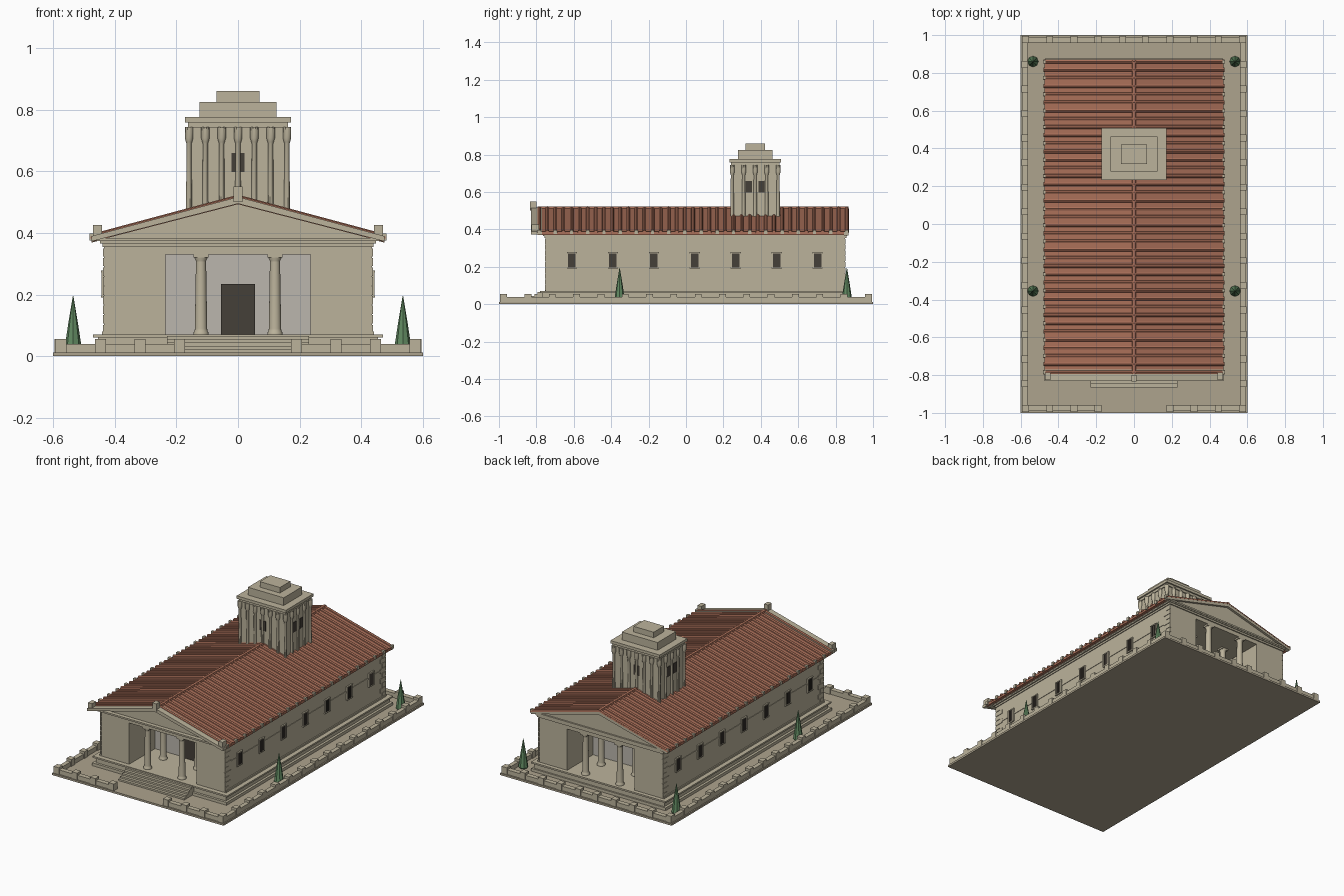
import bpy, bmesh, math
from mathutils import Matrix, Vector

if "Cube" in bpy.data.objects:
    bpy.data.objects.remove(bpy.data.objects["Cube"])


def mat(name, r, g, b):
    m = bpy.data.materials.new(name)
    m.diffuse_color = (r, g, b, 1)
    m.use_nodes = True
    m.node_tree.nodes["Principled BSDF"].inputs["Base Color"].default_value = m.diffuse_color
    return m


STONE = mat("stone", 0.50, 0.45, 0.33)
PAVING = mat("paving", 0.42, 0.37, 0.27)
PLASTER = mat("plaster", 0.50, 0.47, 0.42)
TILE = mat("tile", 0.40, 0.16, 0.10)
DARK = mat("dark", 0.06, 0.05, 0.04)
GREEN = mat("green", 0.12, 0.25, 0.12)


def finish(name, bm, m, smooth=False):
    bmesh.ops.recalc_face_normals(bm, faces=bm.faces)
    me = bpy.data.meshes.new(name)
    bm.to_mesh(me)
    bm.free()
    me.materials.append(m)
    ob = bpy.data.objects.new(name, me)
    bpy.context.collection.objects.link(ob)
    if smooth:
        bpy.ops.object.select_all(action='DESELECT')
        ob.select_set(True)
        bpy.context.view_layer.objects.active = ob
        bpy.ops.object.shade_smooth_by_angle(angle=math.radians(35))
    return ob


def boxes(name, items, m):
    """items: (x0, x1, y0, y1, z0, z1)"""
    bm = bmesh.new()
    for x0, x1, y0, y1, z0, z1 in items:
        c = Vector((x0 + x1, y0 + y1, z0 + z1)) / 2
        bmesh.ops.create_cube(bm, size=1, matrix=Matrix.Translation(c)
                              @ Matrix.Diagonal((x1 - x0, y1 - y0, z1 - z0, 1)))
    return finish(name, bm, m)


def prism(name, pts, vec, m):
    bm = bmesh.new()
    f = bm.faces.new([bm.verts.new(p) for p in pts])
    r = bmesh.ops.extrude_face_region(bm, geom=[f])
    bmesh.ops.translate(bm, vec=vec, verts=[v for v in r["geom"] if isinstance(v, bmesh.types.BMVert)])
    return finish(name, bm, m)


def lathes(name, profile, spots, n, m, smooth=False):
    """Turn a (radius, z) profile around each (x, y) spot."""
    bm = bmesh.new()
    for x, y in spots:
        rings = [[bm.verts.new((x + r * math.cos(math.tau * i / n), y + r * math.sin(math.tau * i / n), z))
                  for i in range(n)] for r, z in profile]
        for a, b in zip(rings, rings[1:]):
            for i in range(n):
                bm.faces.new((a[i], a[(i + 1) % n], b[(i + 1) % n], b[i]))
        bm.faces.new(rings[0])
        bm.faces.new(rings[-1])
    return finish(name, bm, m, smooth)


def sym(items):
    """Mirror box items across x = 0."""
    return items + [(-b, -a, c, d, e, f) for a, b, c, d, e, f in items]


def around(y, off, half):
    return (y + off - half, y + off + half)


# Ground plate and low enclosure wall with posts
boxes("ground_plate", [(-0.6, 0.6, -1, 1, 0, 0.012)], PAVING)
boxes("enclosure_wall", sym([(0.565, 0.592, -0.99, 0.99, 0.01, 0.04),
                             (0.175, 0.59, -0.99, -0.96, 0.01, 0.04),
                             (0, 0.59, 0.96, 0.99, 0.01, 0.04)]), STONE)
posts = []
for i in range(4):
    x = 0.19 + 0.128 * i
    posts.append((x - 0.018, x + 0.018, -0.995, -0.957, 0.01, 0.055))
    posts.append((x - 0.018, x + 0.018, 0.957, 0.995, 0.01, 0.055))
posts.append((0.042, 0.078, 0.957, 0.995, 0.01, 0.055))
for i in range(1, 15):
    y = -0.975 + 1.95 * i / 15
    posts.append((0.56, 0.595, y - 0.018, y + 0.018, 0.01, 0.055))
boxes("wall_posts", sym(posts), STONE)

# Podium and front steps
boxes("podium", [(-0.47, 0.47, -0.785, 0.875, 0.01, 0.03), (-0.455, 0.455, -0.77, 0.865, 0.03, 0.06),
                 (-0.47, 0.47, -0.78, 0.875, 0.06, 0.07)], STONE)
boxes("front_steps", [(-0.23, 0.23, -0.865 + 0.018 * i, -0.77, 0.01, 0.022 + 0.011 * i)
                      for i in range(5)], STONE)

# Temple body: H-shaped plan gives a recessed porch at both ends
q = [(0.435, -0.75), (0.435, 0.85), (0.235, 0.85), (0.235, 0.59), (-0.235, 0.59), (-0.235, 0.85)]
q += [(-x, 0.1 - y) for x, y in q]
prism("temple_walls", [(x, y, 0.07) for x, y in q], (0, 0, 0.30), STONE)
boxes("porch_lintels", [(-0.235, 0.235, -0.75, -0.49, 0.33, 0.37),
                        (-0.235, 0.235, 0.59, 0.85, 0.33, 0.37)], STONE)
boxes("porch_lining", [(-0.235, 0.235, -0.492, -0.485, 0.07, 0.33),
                       (-0.235, 0.235, 0.585, 0.592, 0.07, 0.33)], PLASTER)
boxes("door", [(-0.055, 0.055, -0.50, -0.485, 0.07, 0.235)], DARK)
boxes("entablature", [(-0.44, 0.44, -0.757, 0.857, 0.355, 0.366),
                      (-0.448, 0.448, -0.765, 0.862, 0.366, 0.376)], STONE)

# Corner quoins, base moulding and string course
quoins = []
for i in range(9):
    w = 0.055 if i % 2 else 0.035
    z = 0.075 + 0.031 * i
    for a, b in ((-0.753, -0.75 + w), (0.85 - w, 0.853)):
        quoins.append((0.43, 0.438, a, b, z, z + 0.027))
boxes("quoins", sym(quoins), STONE)
boxes("string_course", sym([(0.43, 0.438, -0.71, 0.80, 0.238, 0.25),
                            (0.43, 0.442, -0.75, 0.85, 0.07, 0.08)]), STONE)

# Side windows with frames and bars
panes, frames, bars = [], [], []
for i in range(7):
    y = -0.61 + 0.219 * i
    panes.append((0.43, 0.440, y - 0.02, y + 0.02, 0.195, 0.272))
    for off in (-0.023, 0.023):
        frames.append((0.43, 0.443, *around(y, off, 0.003), 0.19, 0.278))
    for z in (0.19, 0.272):
        frames.append((0.43, 0.444, y - 0.027, y + 0.027, z, z + 0.006))
    for off in (-0.01, 0, 0.01):
        bars.append((0.438, 0.443, *around(y, off, 0.0018), 0.195, 0.272))
boxes("window_panes", sym(panes), DARK)
boxes("window_frames", sym(frames), STONE)
boxes("window_bars", sym(bars), DARK)

# Porch columns, two rows at each end
spots = [(x, y) for x in (-0.12, 0.12) for y in (-0.73, -0.575, 0.675, 0.83)]
lathes("porch_columns", [(0.025, 0.07), (0.025, 0.076), (0.021, 0.082), (0.02, 0.09), (0.0165, 0.305),
                         (0.0165, 0.31), (0.021, 0.318), (0.021, 0.322)], spots, 16, STONE, True)
boxes("column_capitals", [(x - 0.024, x + 0.024, y - 0.02, y + 0.02, 0.32, 0.33) for x, y in spots], STONE)

# Pediments, raking cornices and corner ornaments
EAVE, TOP, SLOPE = 0.475, 0.513, 0.268


def roof_z(x):
    return TOP - SLOPE * abs(x)


prism("gable_core", [(-0.45, -0.775, 0.374), (0.45, -0.775, 0.374), (0.45, -0.775, roof_z(0.45) - 0.008),
                     (0, -0.775, TOP - 0.008), (-0.45, -0.775, roof_z(0.45) - 0.008)], (0, 1.63, 0), STONE)
rake = [(-EAVE, roof_z(EAVE)), (0, TOP), (EAVE, roof_z(EAVE)),
        (EAVE, roof_z(EAVE) - 0.017), (0, TOP - 0.022), (-EAVE, roof_z(EAVE) - 0.017)]
prism("front_raking_cornice", [(x, -0.83, z + 0.004) for x, z in rake], (0, 0.06, 0), STONE)
prism("back_raking_cornice", [(x, 0.845, z) for x, z in rake], (0, 0.025, 0), STONE)
boxes("horizontal_cornice", [(-0.46, 0.46, -0.80, -0.75, 0.374, 0.384),
                             (-0.46, 0.46, 0.845, 0.865, 0.374, 0.384)], STONE)
boxes("roof_ornaments", sym([(0.442, 0.470, -0.825, -0.785, 0.385, 0.425)])
      + [(-0.014, 0.014, -0.835, -0.80, 0.50, 0.55)], STONE)

# Tiled roof: slab, cover-tile ribs and ridge cap
prism("roof_slab", [(x, -0.795, z + 0.002) for x, z in rake], (0, 1.665, 0), TILE)
bm = bmesh.new()
N = 39
for i in range(N):
    y = -0.785 + 1.645 * i / (N - 1)
    for s in (-1, 1):
        ends = []
        for x in (0, s * (EAVE + 0.004)):
            z = roof_z(x)
            ends.append([bm.verts.new((x, y + d, z + h)) for d, h in
                         ((-0.011, -0.003), (-0.008, 0.007), (0, 0.011), (0.008, 0.007), (0.011, -0.003))])
        a, b = ends
        for k in range(5):
            bm.faces.new((a[k], a[(k + 1) % 5], b[(k + 1) % 5], b[k]))
        bm.faces.new(a)
        bm.faces.new(b)
finish("roof_tile_ribs", bm, TILE)
prism("ridge_cap", [(x, -0.795, z) for x, z in ((-0.012, 0.51), (-0.008, 0.522), (0.008, 0.522), (0.012, 0.51))],
      (0, 1.665, 0), TILE)
boxes("eave_ornaments", sym([(0.468, 0.482, *around(-0.785 + 1.645 * i / 19, 0, 0.009), 0.376, 0.398)
                             for i in range(20)]), STONE)

# Tower with engaged pilasters and stepped top
TY = 0.37
boxes("tower_body", [(-0.158, 0.158, TY - 0.122, TY + 0.122, 0.40, 0.757)], STONE)
boxes("tower_top", [(-x, x, TY - y, TY + y, a, b) for x, y, a, b in
                    ((0.163, 0.129, 0.742, 0.759), (0.172, 0.138, 0.758, 0.776),
                     (0.125, 0.092, 0.775, 0.825), (0.07, 0.052, 0.824, 0.86))], STONE)
spots = [(-0.159 + 0.053 * i, TY + s * 0.123) for i in range(7) for s in (-1, 1)]
spots += [(s * 0.159, TY - 0.123 + 0.0615 * i) for i in (1, 2, 3) for s in (-1, 1)]
lathes("tower_pilasters", [(0.01, 0.43), (0.008, 0.69), (0.010, 0.695), (0.0135, 0.708),
                           (0.0135, 0.744)], spots, 10, STONE, True)
wins = [(-0.021, 0.021, TY - 0.125, TY + 0.125, 0.597, 0.66)]
wins += [(-0.161, 0.161, *around(TY, off, 0.017), 0.597, 0.66) for off in (-0.034, 0.034)]
boxes("tower_windows", wins, DARK)

# Cypress trees
lathes("cypress_trees", [(0.022, 0.01), (0.029, 0.018), (0.016, 0.105), (0.001, 0.195)],
       [(s * 0.535, y) for s in (-1, 1) for y in (-0.355, 0.86)], 8, GREEN)
